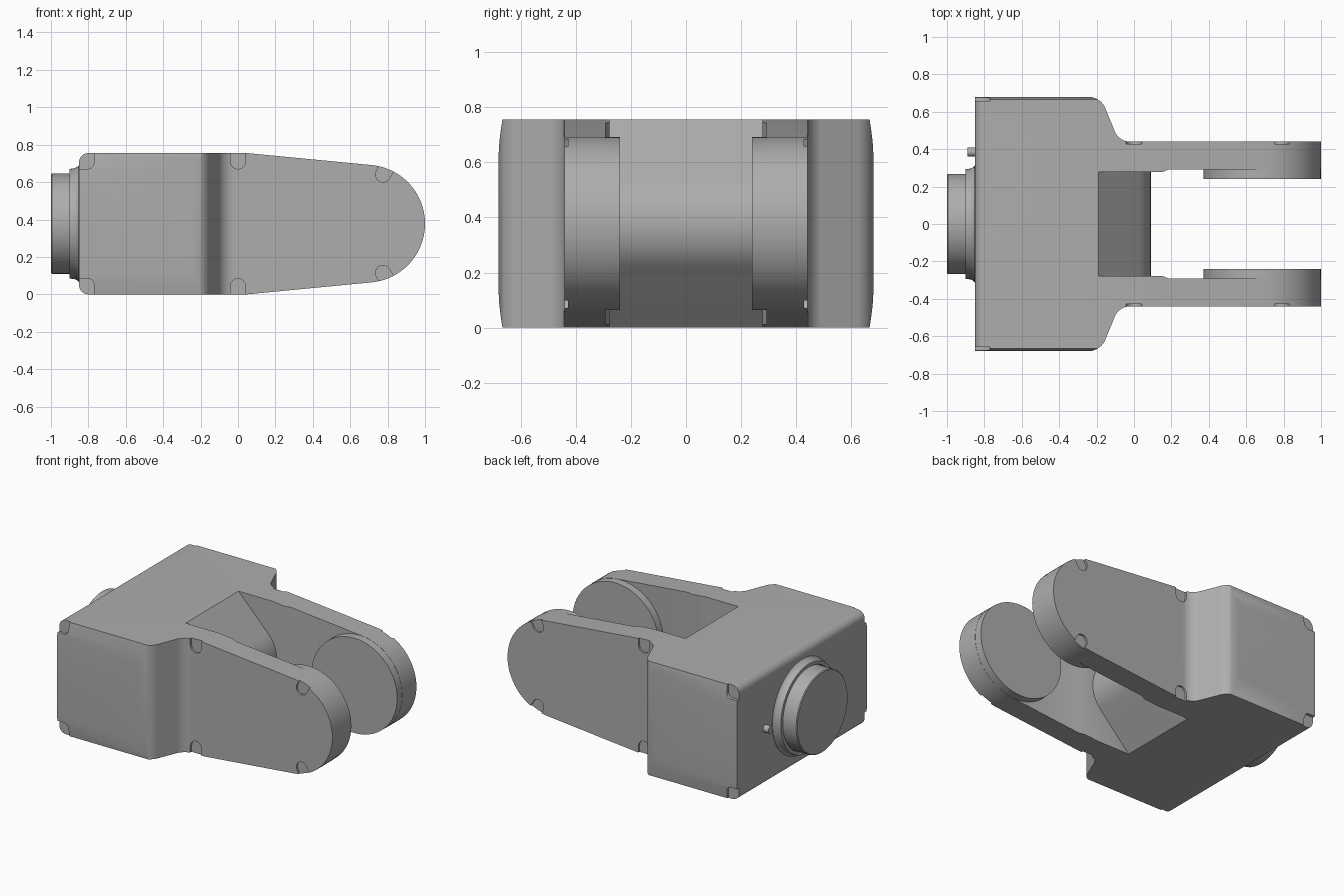
import bpy, bmesh
from math import sin, cos, pi, radians
from mathutils import Vector, Matrix

cube = bpy.data.objects.get("Cube")
if cube:
    bpy.data.objects.remove(cube, do_unlink=True)

grey = bpy.data.materials.new("cast grey")
grey.use_nodes = True
GREY = (0.42, 0.42, 0.42, 1)
grey.diffuse_color = GREY
grey.node_tree.nodes["Principled BSDF"].inputs["Base Color"].default_value = GREY

H = 0.755          # body height
MID = H / 2        # height of the shaft axis
TIP_X, TIP_R = 0.685, 0.315


def arc(cx, cy, r, a0, a1, n=8):
    angles = [radians(a0 + (a1 - a0) * i / n) for i in range(n + 1)]
    return [(cx + r * cos(a), cy + r * sin(a)) for a in angles]


def prism(name, points, lo, hi, axis):
    """Extrude a 2D outline along one axis; the outline fills the other two in x, y, z order."""
    def place(p, d):
        co = list(p)
        co.insert("xyz".index(axis), d)
        return co
    bm = bmesh.new()
    face = bm.faces.new([bm.verts.new(place(p, lo)) for p in points])
    shift = Vector(place((0, 0), hi - lo))
    new = bmesh.ops.extrude_face_region(bm, geom=[face])["geom"]
    bmesh.ops.translate(bm, vec=shift, verts=[g for g in new if isinstance(g, bmesh.types.BMVert)])
    bmesh.ops.recalc_face_normals(bm, faces=bm.faces)
    return finish(name, bm)


def finish(name, bm):
    me = bpy.data.meshes.new(name)
    bm.to_mesh(me)
    bm.free()
    me.materials.append(grey)
    ob = bpy.data.objects.new(name, me)
    bpy.context.collection.objects.link(ob)
    return ob


def boolean(ob, cutter, operation):
    mod = ob.modifiers.new("cut", "BOOLEAN")
    mod.object, mod.operation, mod.solver = cutter, operation, "EXACT"
    bpy.context.view_layer.objects.active = ob
    bpy.ops.object.modifier_apply(modifier=mod.name)
    bpy.data.objects.remove(cutter, do_unlink=True)


def smooth(ob):
    bpy.ops.object.select_all(action="DESELECT")
    ob.select_set(True)
    bpy.context.view_layer.objects.active = ob
    bpy.ops.object.shade_smooth_by_angle(angle=radians(28))


def lathe(name, profile, segments=64):
    """Turn (x, radius) points around the shaft axis."""
    bm = bmesh.new()
    verts = [bm.verts.new((x, 0, MID + r)) for x, r in profile]
    edges = [bm.edges.new(pair) for pair in zip(verts, verts[1:])]
    bmesh.ops.spin(bm, geom=verts + edges, cent=(0, 0, MID), axis=(1, 0, 0),
                   angle=2 * pi, steps=segments)
    bmesh.ops.remove_doubles(bm, verts=bm.verts, dist=1e-4)
    bmesh.ops.recalc_face_normals(bm, faces=bm.faces)
    ob = finish(name, bm)
    smooth(ob)
    return ob


# Fork body: plan outline, cut to the side outline and the end outline
plan_half = [(-0.19, 0.277), (0.15, 0.277), (0.185, 0.292), (1.1, 0.292), (1.1, 0.44)]
plan_half += arc(-0.02, 0.53, 0.09, 270, 207, 7)
plan_half += arc(-0.245, 0.58, 0.1, 27, 90, 7) + [(-0.85, 0.68)]
plan = plan_half + [(x, -y) for x, y in reversed(plan_half)]
body = prism("fork_body", plan, -0.1, H + 0.1, "z")

side = arc(-0.8, 0.05, 0.05, 180, 270) + [(0.05, 0)]
side += arc(TIP_X, MID, TIP_R, -84, 84, 40)
side += [(0.05, H)] + arc(-0.8, H - 0.05, 0.05, 90, 180)
boolean(body, prism("side_outline", side, -1, 1, "y"), "INTERSECT")

end = [(0.666, 0), (0.672, 0.04), (0.677, 0.08), (0.68, 0.13)]
end += [(y, H - z) for y, z in reversed(end)]
end += [(-y, z) for y, z in reversed(end)]
boolean(body, prism("end_outline", end, -2, 2, "x"), "INTERSECT")

# Shallow scallops at the corners of both outer faces
def scallop(x, z, tilt):
    shape = arc(0, 0, 0.04, 180, 360) + [(0.045, 0.15), (-0.045, 0.15)]
    turn = Matrix.Rotation(radians(tilt), 2)
    return [tuple(turn @ Vector(p) + Vector((x, z))) for p in shape]

corner = arc(-0.805, 0.705, 0.035, 270, 360) + [(-0.77, 0.9), (-1, 0.9), (-1, 0.67)]
notches = [(scallop(0, 0.71, 0), 0.428), (scallop(0.775, 0.64, -28), 0.428), (corner, 0.657)]
for outline, depth in notches:
    for flip in (False, True):
        pts = [(x, H - z) for x, z in outline] if flip else outline
        for s in (-1, 1):
            outer = depth + (0.03 if depth < 0.5 else 0.1)
            lo, hi = sorted((s * depth, s * outer))
            boolean(body, prism("notch_cutter", pts, lo, hi, "y"), "DIFFERENCE")
smooth(body)

# Rounded wedge closing the root of the fork
R = 0.22
wedge = [(-0.25, 0.0), (-0.19, 0.0)] + arc(0.09 - R, MID, R, -45, 45, 16)
wedge += [(-0.19, H), (-0.25, H)]
smooth(prism("fork_root_wedge", wedge, -0.28, 0.28, "y"))

# Round pads on the inner faces of the arms
for label, s in (("front", -1), ("back", 1)):
    lo, hi = sorted((s * 0.24, s * 0.3))
    pad = prism(label + "_inner_pad", arc(TIP_X, MID, TIP_R - 0.001, 0, 354, 59), lo, hi, "y")
    smooth(pad)

# Flared collar and shaft stub at the rear end
lathe("shaft_collar", [(-0.84, 0.312), (-0.852, 0.312), (-0.86, 0.303), (-0.872, 0.297),
                       (-0.9, 0.293), (-0.9, 0.272), (-0.88, 0.268), (-0.88, 0)])
lathe("shaft_stub", [(-0.84, 0.268), (-0.995, 0.268), (-1, 0.263), (-1, 0)])

# Small locating pin beside the collar
pin = prism("locating_pin", arc(0.385, MID, 0.024, 0, 345, 23), -0.89, -0.84, "x")
smooth(pin)
